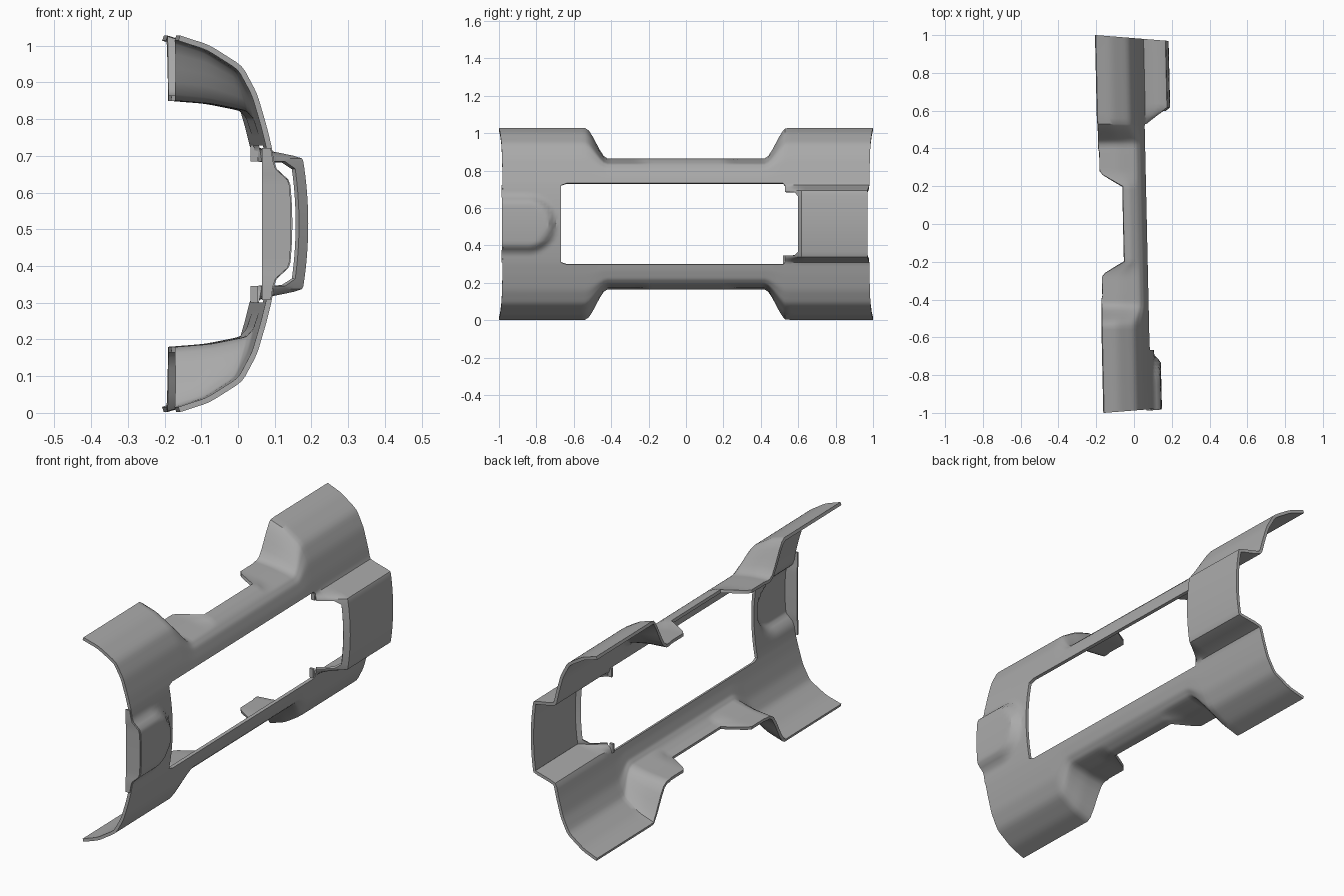
import bpy
import math

cube = bpy.data.objects.get("Cube")
if cube:
    bpy.data.objects.remove(cube, do_unlink=True)

MID_Z = 0.515
HOLE_HALF = 0.2175      # half height of the main window
NOTCH_HALF = 0.17       # half height of the window inside the rear bulge

# one flat colour
grey = bpy.data.materials.new("plain_grey")
grey.use_nodes = True
grey.diffuse_color = (0.4, 0.4, 0.4, 1)
grey.node_tree.nodes["Principled BSDF"].inputs["Base Color"].default_value = (0.4, 0.4, 0.4, 1)


def ramp(t):
    t = max(0.0, min(1.0, t))
    return t * t * (3 - 2 * t)


def linear(t):
    return max(0.0, min(1.0, t))


def resample(points, n):
    """Subdivide a polyline and soften its corners."""
    out = []
    for (x0, d0), (x1, d1) in zip(points, points[1:]):
        out += [(x0 + (x1 - x0) * k / n, d0 + (d1 - d0) * k / n) for k in range(n)]
    out.append(points[-1])
    soft = [((a[0] + 2 * b[0] + c[0]) / 4, (a[1] + 2 * b[1] + c[1]) / 4)
            for a, b, c in zip(out, out[1:], out[2:])]
    return [out[0]] + soft + [out[-1]]


# half cross-sections (x, distance from mid height), from the window edge outward
END = resample([(0.068, HOLE_HALF), (0.055, 0.27), (0.03, 0.355),
                (-0.01, 0.43), (-0.1, 0.487), (-0.18, 0.513)], 5)
MIDDLE = resample([(0.068, HOLE_HALF), (0.06, 0.25), (0.045, 0.295),
                   (0.02, 0.322), (-0.08, 0.342), (-0.18, 0.35)], 5)
CENTRE = [0, 0.03, 0.06, 0.09, 0.105, 0.12, 0.135, 0.15, NOTCH_HALF,
          0.178, 0.185, 0.192, 0.199, 0.207]


def half_section(y):
    """Points of the upper half section at station y, centre first."""
    pts = []
    for d in CENTRE:
        x = 0.09 - 0.022 * (d / HOLE_HALF) ** 2
        # rounded pad at the front
        x += 0.036 * ramp((0.16 - math.hypot(d, max(0, y + 0.85))) / 0.05)
        # tall bulge at the rear
        x += 0.115 * ramp((0.21 - d) / 0.035) * linear((y - 0.53) / 0.09)
        pts.append((x, d))
    blend = 0.25 * linear((abs(y) - 0.43) / 0.1) + 0.75 * ramp((abs(y) - 0.42) / 0.12)
    flange = -0.055 - 0.12 * linear((abs(y) - 0.2) / 0.07)
    scale = (0.02 - flange) / 0.2 if abs(y) < 0.4 else 1
    for (xe, de), (xm, dm) in zip(END, MIDDLE):
        if xm < 0.02:
            xm = 0.02 + (xm - 0.02) * scale
        pts.append((xm + (xe - xm) * blend, dm + (de - dm) * blend))
    return pts


def place(x, d, y):
    """Slight skew along the length and bowed ends."""
    return (x - 0.022 * y, y * (1 - 0.08 * abs(y) ** 4 * (x + 0.18)), MID_Z + d)


def finish(name, verts, faces, thickness):
    mesh = bpy.data.meshes.new(name)
    mesh.from_pydata(verts, [], faces)
    mesh.materials.append(grey)
    obj = bpy.data.objects.new(name, mesh)
    bpy.context.collection.objects.link(obj)
    solid = obj.modifiers.new("thickness", 'SOLIDIFY')
    solid.thickness = thickness
    solid.offset = -1
    bpy.ops.object.select_all(action='DESELECT')
    obj.select_set(True)
    bpy.context.view_layer.objects.active = obj
    bpy.ops.object.modifier_apply(modifier=solid.name)
    bpy.ops.object.shade_smooth_by_angle(angle=math.radians(35))
    return obj


# stations along the length, snapped to the window ends
snap = {-66: -0.67, 54: 0.53}
stations = [snap.get(k, k / 100) for k in range(-100, 101, 2)]

verts, sections = [], []
for y in stations:
    half = half_section(y)
    full = [(x, -d) for x, d in reversed(half[1:])] + half
    sections.append(full)
    verts += [place(x, d, y) for x, d in full]
rows = len(sections[0])
cols = len(stations)


def is_hole(i, j):
    if not (0 <= i < cols - 1 and 0 <= j < rows - 1):
        return False
    y = (stations[i] + stations[i + 1]) / 2
    d = abs(sections[i][j][1] + sections[i][j + 1][1]) / 2
    return -0.67 < y < 0.53 and d < HOLE_HALF or 0.5 < y < 0.6 and d < NOTCH_HALF


# body shell with chamfered window corners
faces = []
for i in range(cols - 1):
    for j in range(rows - 1):
        a, b = i * rows + j, (i + 1) * rows + j
        quad = [a, b, b + 1, a + 1]
        if not is_hole(i, j):
            faces.append(quad)
            continue
        left, right = not is_hole(i - 1, j), not is_hole(i + 1, j)
        low, high = not is_hole(i, j - 1), not is_hole(i, j + 1)
        if (left or right) and (low or high):
            far = (b if left else a) + (1 if low else 0)
            faces.append([v for v in quad if v != far])
finish("body_shell", verts, faces, 0.015)

# closing panel behind the front pad
panel = []
for x, d in sections[0]:
    if abs(d) < HOLE_HALF:
        px, py, pz = place(x, d, -1)
        panel += [(px - 0.003, py + 0.001, pz), (0.066, py + 0.001, pz)]
strips = [(k, k + 2, k + 3, k + 1) for k in range(0, len(panel) - 2, 2)]
finish("front_end_panel", panel, [tuple(reversed(s)) for s in strips], 0.008)

# small locating tabs at the rear window corners
for side in (1, -1):
    tab = [(x, y, MID_Z + side * d) for x, y, d in
           ((0.055, 0.53, 0.17), (0.055, 0.53, 0.215),
            (0.034, 0.53, 0.215), (0.034, 0.53, 0.17))]
    finish("upper_window_tab" if side > 0 else "lower_window_tab",
           tab, [(0, 1, 2, 3)], 0.012)
